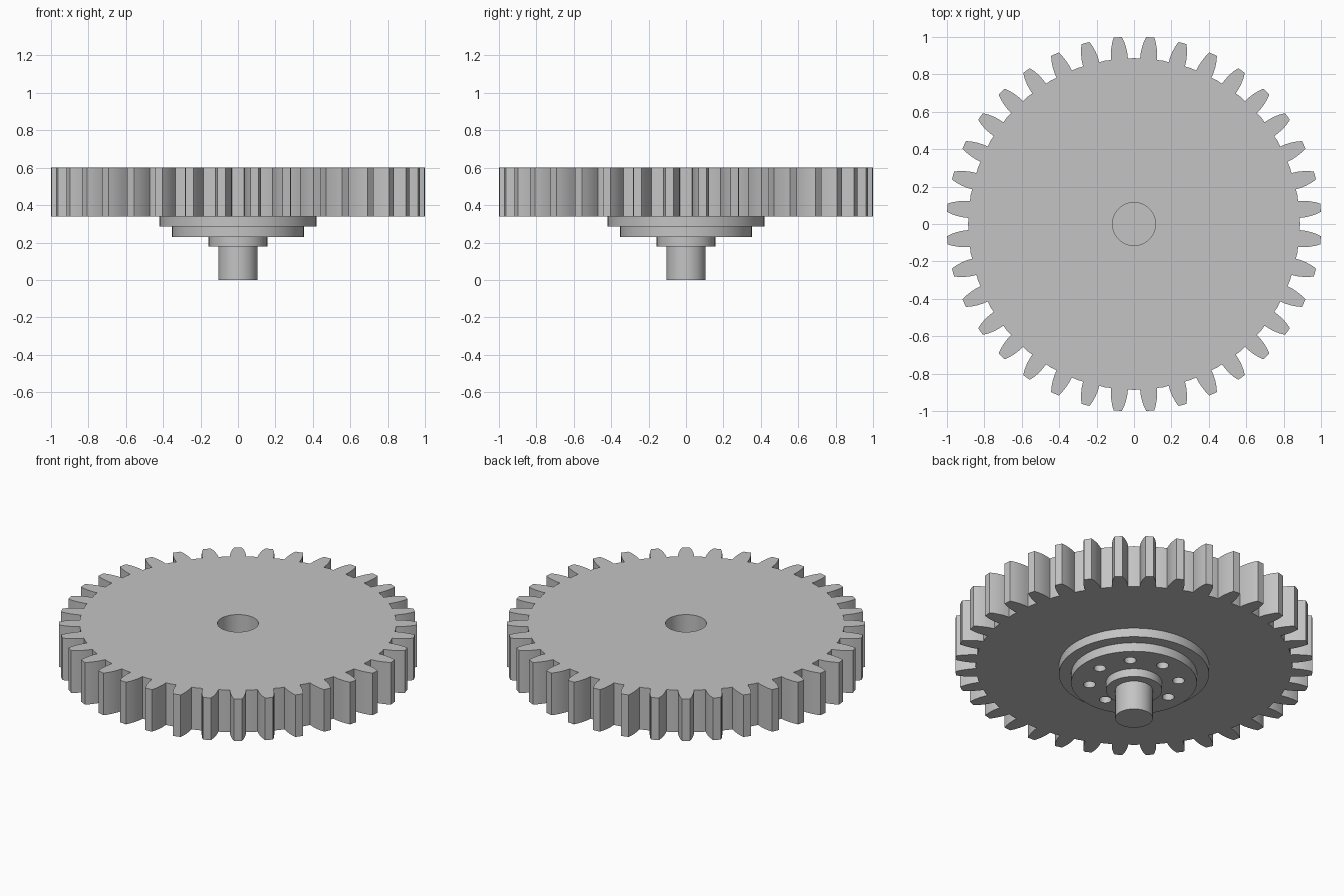
import bpy
import bmesh
from math import cos, sin, radians, tau

cube = bpy.data.objects.get("Cube")
if cube:
    bpy.data.objects.remove(cube, do_unlink=True)

TEETH = 36
GEAR_BOTTOM, GEAR_TOP = 0.34, 0.60

# Single metal colour
metal = bpy.data.materials.new("grey metal")
metal.use_nodes = True
GREY = (0.55, 0.55, 0.55, 1)
metal.diffuse_color = GREY
metal.node_tree.nodes["Principled BSDF"].inputs["Base Color"].default_value = GREY


def prism(name, outline, bottom, top):
    """Extrude a closed 2D outline between two heights."""
    bm = bmesh.new()
    face = bm.faces.new([bm.verts.new((x, y, bottom)) for x, y in outline])
    moved = bmesh.ops.extrude_face_region(bm, geom=[face], use_keep_orig=True)["geom"]
    verts = [v for v in moved if isinstance(v, bmesh.types.BMVert)]
    bmesh.ops.translate(bm, verts=verts, vec=(0, 0, top - bottom))
    bmesh.ops.recalc_face_normals(bm, faces=bm.faces)
    mesh = bpy.data.meshes.new(name)
    bm.to_mesh(mesh)
    bm.free()
    mesh.materials.append(metal)
    obj = bpy.data.objects.new(name, mesh)
    bpy.context.collection.objects.link(obj)
    return obj


def circle(radius, sides=64, cx=0, cy=0):
    return [(cx + radius * cos(tau * i / sides), cy + radius * sin(tau * i / sides))
            for i in range(sides)]


def select_only(obj):
    bpy.ops.object.select_all(action="DESELECT")
    obj.select_set(True)
    bpy.context.view_layer.objects.active = obj


def drill(obj, cutters):
    """Subtract each cutter from the part, then discard it."""
    for cutter in cutters:
        select_only(obj)
        cutter.hide_render = True
        mod = obj.modifiers.new("bore", "BOOLEAN")
        mod.operation = "DIFFERENCE"
        mod.solver = "EXACT"
        mod.object = cutter
        bpy.ops.object.modifier_apply(modifier=mod.name)
        bpy.data.objects.remove(cutter, do_unlink=True)


# Gear wheel: curved tooth flank as (radius, half angle in degrees)
flank = [(0.885, 2.9), (0.915, 2.75), (0.945, 2.4), (0.975, 1.9), (1.002, 1.25)]
tooth = [(r, -a) for r, a in flank] + [(r, a) for r, a in reversed(flank)]
tooth.append((0.887, 5))
outline = []
for i in range(TEETH):
    centre = (i + 0.5) * 360 / TEETH
    outline += [(r * cos(radians(centre + a)), r * sin(radians(centre + a)))
                for r, a in tooth]
gear = prism("gear_wheel", outline, GEAR_BOTTOM, GEAR_TOP)
drill(gear, [prism("bore_cutter", circle(0.115), GEAR_BOTTOM - 0.1, GEAR_TOP + 0.1)])

# Stepped hub under the wheel
upper_flange = prism("upper_flange", circle(0.42, 96), 0.285, GEAR_BOTTOM)
lower_flange = prism("lower_flange", circle(0.352, 96), 0.23, 0.285)
collar = prism("collar", circle(0.157), 0.18, 0.23)
shaft = prism("shaft", circle(0.105), 0, 0.18)

# Ring of bolt holes in the lower flange
drill(lower_flange, [
    prism("bolt_hole_cutter",
          circle(0.034, 24, 0.25 * cos(tau * i / 8), 0.25 * sin(tau * i / 8)), 0.2, 0.3)
    for i in range(8)])

for part in (gear, upper_flange, lower_flange, collar, shaft):
    select_only(part)
    bpy.ops.object.shade_smooth_by_angle(angle=radians(25))
